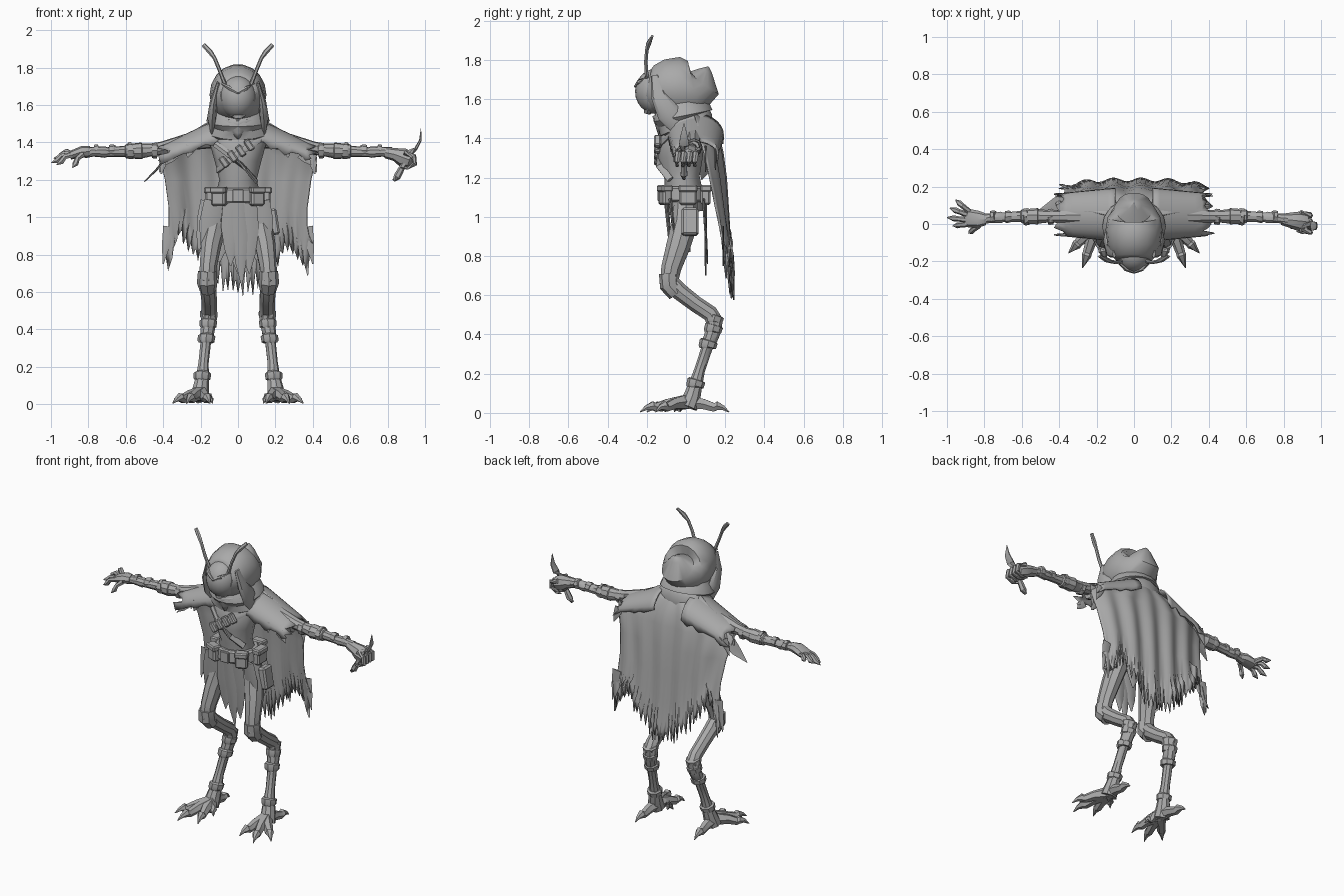
import bpy, bmesh, math, random
from mathutils import Vector

random.seed(4)
GREY = bpy.data.materials.new("worn_grey")
GREY.diffuse_color = (0.4, 0.4, 0.4, 1)


def finish(name, bm, angle=35, thick=0):
    bmesh.ops.recalc_face_normals(bm, faces=bm.faces)
    me = bpy.data.meshes.new(name)
    bm.to_mesh(me)
    bm.free()
    me.materials.append(GREY)
    ob = bpy.data.objects.new(name, me)
    bpy.context.collection.objects.link(ob)
    if thick:
        mod = ob.modifiers.new("cloth", 'SOLIDIFY')
        mod.thickness = thick
        mod.offset = 0
    bpy.ops.object.select_all(action='DESELECT')
    ob.select_set(True)
    bpy.context.view_layer.objects.active = ob
    bpy.ops.object.shade_smooth_by_angle(angle=math.radians(angle))
    return ob


def tube(name, pts, sides=8, angle=35):
    """Loft through points (x, y, z, r) or (x, y, z, ra, rb)."""
    bm = bmesh.new()
    P = [Vector(p[:3]) for p in pts]
    rings = []
    for i, p in enumerate(pts):
        t = (P[min(i + 1, len(P) - 1)] - P[max(i - 1, 0)]).normalized()
        a = Vector((0, 1, 0)) if abs(t.x) > 0.7 else Vector((1, 0, 0))
        b = t.cross(a).normalized()
        a = b.cross(t)
        ra, rb = p[3], p[-1]
        rings.append([bm.verts.new(P[i] + a * ra * math.cos(k * math.tau / sides)
                                   + b * rb * math.sin(k * math.tau / sides)) for k in range(sides)])
    for r, s in zip(rings, rings[1:]):
        for k in range(sides):
            bm.faces.new((r[k], r[(k + 1) % sides], s[(k + 1) % sides], s[k]))
    bm.faces.new(rings[0])
    bm.faces.new(rings[-1])
    return finish(name, bm, angle)


def grid(name, rows, thick=0.008):
    bm = bmesh.new()
    V = [[bm.verts.new(p) for p in row] for row in rows]
    for r, s in zip(V, V[1:]):
        for k in range(len(r) - 1):
            bm.faces.new((r[k], r[k + 1], s[k + 1], s[k]))
    return finish(name, bm, 50, thick)


def box(name, loc, size, rot=(0, 0, 0)):
    bm = bmesh.new()
    bmesh.ops.create_cube(bm, size=1)
    bmesh.ops.scale(bm, vec=size, verts=bm.verts)
    bmesh.ops.bevel(bm, geom=bm.edges[:], offset=min(size) * 0.2, segments=1, affect='EDGES')
    ob = finish(name, bm, 20)
    ob.location, ob.rotation_euler = loc, rot
    return ob


def ball(name, loc, size, seg=16):
    bm = bmesh.new()
    bmesh.ops.create_uvsphere(bm, u_segments=seg, v_segments=seg // 2 + 2, radius=1)
    bmesh.ops.scale(bm, vec=size, verts=bm.verts)
    ob = finish(name, bm)
    ob.location = loc
    return ob


def lerp_table(tab, u):
    for (a, x), (b, y) in zip(tab, tab[1:]):
        if u <= b:
            return x + (y - x) * (u - a) / (b - a)
    return tab[-1][1]


def mirrored(s, pts):
    return [(s * p[0],) + tuple(p[1:]) for p in pts]


# Head: face mask, brow, chin and pointed hood
ball("face_mask", (0, -0.155, 1.64), (0.1, 0.105, 0.115), 20)
tube("chin", [(0, -0.13, 1.6, 0.08, 0.06), (0, -0.19, 1.56, 0.06, 0.035), (0, -0.2, 1.525, 0.015)], 8)
tube("hood", [(0, -0.195, 1.66, 0.095, 0.1), (0, -0.17, 1.655, 0.118, 0.12), (0, -0.11, 1.655, 0.142, 0.15),
              (0, -0.03, 1.655, 0.152, 0.163), (0, 0.04, 1.655, 0.14, 0.145), (0, 0.085, 1.68, 0.1, 0.1),
              (0, 0.1, 1.745, 0.04, 0.035), (0, 0.115, 1.765, 0.004)], 18, 45)
for s in (-1, 1):
    tube("brow", mirrored(s, [(0.0, -0.258, 1.665, 0.008), (0.045, -0.24, 1.69, 0.012), (0.085, -0.2, 1.715, 0.006)]), 6)
    tube("hood_side", mirrored(s, [(0.105, -0.16, 1.72, 0.01, 0.02), (0.13, -0.14, 1.62, 0.02, 0.04),
                                   (0.14, -0.09, 1.53, 0.025, 0.06), (0.14, -0.04, 1.47, 0.01, 0.05)]), 8)
    tube("antenna", mirrored(s, [(0.07, -0.2, 1.71, 0.011), (0.1, -0.205, 1.79, 0.01), (0.125, -0.2, 1.85, 0.01),
                                 (0.15, -0.19, 1.885, 0.014), (0.185, -0.172, 1.922, 0.012, 0.006)]), 6)

# Wrapped scarf around the neck
tube("scarf", [(0, -0.03, 1.59, 0.125, 0.11), (0, -0.02, 1.55, 0.155, 0.145), (0, -0.015, 1.515, 0.17, 0.155),
               (0, -0.01, 1.5, 0.155, 0.14), (0, 0, 1.47, 0.18, 0.145), (0, 0.02, 1.43, 0.17, 0.125),
               (0, 0.02, 1.39, 0.13, 0.1)], 18, 30)
grid("scarf_bib", [[((k - 3) * 0.05 * (1 - j * 0.3), -0.165 + 0.011 * (k - 3) ** 2 * (1 - j * 0.25) + 0.01 * j,
                     1.515 - j * 0.032 + 0.006 * abs(k - 3)) for k in range(7)] for j in range(4)], 0.014)

# Torso with straps, chest pouches and belt
tube("torso", [(0, 0, 1.02, 0.12, 0.09), (0, -0.01, 1.1, 0.125, 0.1), (0, -0.02, 1.2, 0.1, 0.09),
               (0, -0.03, 1.3, 0.125, 0.115), (0, -0.02, 1.39, 0.15, 0.115), (0, 0.01, 1.46, 0.14, 0.1)], 12)
tube("strap", [(-0.12, -0.09, 1.39, 0.015, 0.02), (-0.04, -0.145, 1.33, 0.01, 0.02),
               (0.04, -0.135, 1.26, 0.01, 0.02), (0.1, -0.08, 1.19, 0.01, 0.02)], 6)
tube("pouch_strap", [(0.12, -0.08, 1.42, 0.012, 0.02), (0.03, -0.14, 1.36, 0.01, 0.02),
                     (-0.05, -0.14, 1.3, 0.01, 0.02), (-0.11, -0.07, 1.25, 0.01, 0.02)], 6)
for i in range(4):
    box("chest_pouch", (-0.075 + i * 0.045, -0.145, 1.295 + i * 0.03), (0.035, 0.035, 0.065), (0, -0.6, 0))
tube("belt", [(0, -0.01, 1.075, 0.135, 0.115), (0, -0.01, 1.085, 0.148, 0.122), (0, -0.01, 1.145, 0.143, 0.12),
              (0, -0.01, 1.155, 0.13, 0.112)], 14, 30)
box("buckle", (0.0, -0.135, 1.115), (0.06, 0.02, 0.07))
for x, y, w, r in [(-0.1, -0.105, 0.08, -0.4), (0.1, -0.105, 0.075, 0.4), (0.15, 0.01, 0.09, 1.57),
                   (-0.15, 0.01, 0.08, 1.57), (0.08, 0.1, 0.08, 0), (-0.08, 0.1, 0.08, 0)]:
    box("belt_pouch", (x, y, 1.11), (w, 0.05, 0.1), (0, 0, r))
    box("pouch_flap", (x * 1.02, y * 1.03, 1.145), (w * 1.08, 0.058, 0.035), (0, 0, r))
box("hip_pouch", (0.19, 0.02, 0.975), (0.05, 0.085, 0.14), (0, -0.15, 0))

# Ragged waist flaps: (x top, x tip, y top, y tip, z tip, half width)
for xt, xb, yt, yb, zb, w in [(-0.03, -0.04, -0.1, -0.07, 0.74, 0.05), (0.05, 0.06, -0.1, -0.06, 0.7, 0.05),
                              (0.0, 0.02, -0.105, -0.06, 0.64, 0.04), (-0.13, -0.18, -0.08, -0.05, 0.78, 0.05),
                              (0.13, 0.16, -0.08, -0.05, 0.82, 0.04), (-0.08, -0.1, 0.09, 0.11, 0.76, 0.06),
                              (0.08, 0.1, 0.09, 0.11, 0.77, 0.06), (0, 0, 0.1, 0.1, 0.7, 0.06),
                              (-0.17, -0.21, 0.02, 0.02, 0.82, 0.03)]:
    m = lambda f: (xt + (xb - xt) * f, yt + (yb - yt) * f, 1.09 + (zb - 1.09) * f)
    tube("waist_flap", [m(0) + (w, 0.01), m(0.4) + (w * 1.15, 0.008), m(0.75) + (w * 0.7, 0.006), m(1) + (0.004,)], 6)

# Long torn cape down the back
HEM = [(-1, .78), (-.93, .73), (-.8, .95), (-.65, .83), (-.45, .74), (-.2, .65), (0, .62), (.2, .63),
       (.45, .74), (.65, .83), (.8, .82), (.93, .71), (1, .88)]
ROWS = [(1.53, .12, .09, .04), (1.47, .22, .135, .06), (1.4, .36, .165, .07), (1.33, .42, .18, .1),
        (1.2, .39, .195, .13), (1.05, .37, .205, .16), (0.5, .37, .215, .18), (0.8, .38, .225, .19), (1, .4, .235, .2)]
N = 60
hem = [lerp_table(HEM, -1 + 2 * k / N) + (random.uniform(0.03, 0.11) if k % 2 else -random.uniform(0, 0.05))
       for k in range(N + 1)]
cape = []
for j, (z, w, ym, ye) in enumerate(ROWS):
    row = []
    for k in range(N + 1):
        u = -1 + 2 * k / N
        zz = z if j < 6 else 1.05 + (hem[k] - 1.05) * z
        fold = 0.01 * math.sin(u * 17) * min(1, j / 4)
        row.append((w * u, ym + (ye - ym) * abs(u) ** 3 + fold, zz))
    cape.append(row)
grid("cape", cape)

# Shoulder mantle draped over both arms, with tatters
for s in (-1, 1):
    rows = []
    for i in range(9):
        f = i / 8
        row = []
        for k in range(15):
            th = math.pi * k / 14
            jag = random.uniform(0, 0.035) if k in (0, 14) else 0
            out = random.uniform(-0.04, 0.03) if i == 8 else 0
            row.append((s * (0.1 + 0.3 * f + out), 0.05 - math.cos(th) * (0.14 - 0.03 * f),
                        1.525 - 0.14 * f - (0.11 - 0.04 * f) * (1 - math.sin(th)) - jag))
        rows.append(row)
    grid("shoulder_mantle", rows)
    for x, y, z, dx, dz in [(0.39, 0.1, 1.36, 0.02, -0.13), (0.34, -0.06, 1.34, 0.05, -0.06), (0.38, 0.15, 1.34, 0.04, -0.1),
                            (0.25, -0.07, 1.38, 0.02, -0.06), (0.37, 0.19, 0.95, 0.03, -0.2)]:
        tube("tatter", mirrored(s, [(x, y, z, 0.03, 0.005), (x + dx * .5, y, z + dz * .5, 0.022, 0.005),
                                    (x + dx, y, z + dz, 0.003)]), 4)
tube("long_tatter", [(-0.36, 0.12, 1.36, 0.006, 0.05), (-0.43, 0.1, 1.26, 0.005, 0.04), (-0.5, 0.08, 1.19, 0.003)], 4)

# Arms with bandage wraps
for s in (-1, 1):
    tube("arm", mirrored(s, [(0.12, 0.03, 1.42, 0.05), (0.28, 0.04, 1.4, 0.045), (0.4, 0.04, 1.37, 0.036),
                             (0.46, 0.04, 1.36, 0.034), (0.51, 0.04, 1.355, 0.04), (0.515, 0.04, 1.355, 0.045),
                             (0.6, 0.04, 1.352, 0.038), (0.605, 0.04, 1.352, 0.03), (0.7, 0.035, 1.348, 0.026),
                             (0.71, 0.035, 1.348, 0.031), (0.77, 0.03, 1.35, 0.026), (0.82, 0.025, 1.345, 0.03)]), 9)
    for x, r, t in [(0.35, 0.047, 0.2), (0.43, 0.042, -0.2), (0.56, 0.045, 0.1), (0.66, 0.032, -0.2), (0.74, 0.033, 0.1)]:
        tube("arm_wrap", mirrored(s, [(x, 0.04, 1.358 + t * 0.01, r * 0.9), (x + 0.005, 0.04, 1.357, r),
                                      (x + 0.025, 0.037, 1.355, r), (x + 0.03, 0.037, 1.355, r * 0.9)]), 8)

# Open clawed hand
tube("open_palm", [(-0.79, 0.025, 1.35, 0.03), (-0.83, 0.025, 1.35, 0.045, 0.032), (-0.88, 0.03, 1.335, 0.05, 0.025),
                   (-0.9, 0.03, 1.325, 0.04, 0.018)], 8)
for y0, tip in [(0.065, (-0.955, 0.13, 1.34)), (0.045, (-0.985, 0.085, 1.315)), (0.02, (-1.0, 0.035, 1.29)),
                (0.0, (-0.97, -0.01, 1.28)), (-0.01, (-0.885, -0.05, 1.265))]:
    x0 = -0.88 if y0 >= 0 else -0.83
    a, b = Vector((x0, y0, 1.335)), Vector(tip)
    k = a.lerp(b, 0.5) + Vector((0, 0, 0.015))
    tube("finger", [(*a, 0.016), (*k, 0.014), (*a.lerp(b, 0.72), 0.016), (*b, 0.002)], 6)

# Fist gripping a curved blade
tube("fist", [(0.79, 0.025, 1.345, 0.03), (0.84, 0.02, 1.335, 0.042, 0.035), (0.88, 0.015, 1.32, 0.052, 0.05),
              (0.92, 0.01, 1.305, 0.045, 0.045), (0.935, 0.01, 1.3, 0.025)], 8)
for i in range(4):
    y = 0.06 - i * 0.03
    tube("curled_finger", [(0.89, y, 1.345, 0.015), (0.94, y - 0.01, 1.325, 0.016), (0.945, y - 0.015, 1.285, 0.014),
                           (0.905, y - 0.015, 1.262, 0.01), (0.87, y - 0.01, 1.265, 0.003)], 6)
tube("blade_handle", [(0.83, -0.01, 1.195, 0.01), (0.85, -0.01, 1.215, 0.02), (0.88, -0.01, 1.27, 0.016),
                      (0.92, -0.01, 1.34, 0.018)], 6)
tube("curved_blade", [(0.905, -0.01, 1.335, 0.012, 0.025), (0.95, -0.01, 1.365, 0.009, 0.03),
                      (0.975, -0.01, 1.41, 0.007, 0.022), (0.978, -0.01, 1.475, 0.001, 0.002)], 6)

# Bent legs and taloned feet
for s in (-1, 1):
    tube("thigh", mirrored(s, [(0.085, 0.0, 1.08, 0.06), (0.12, -0.005, 0.97, 0.062, 0.068), (0.145, -0.04, 0.85, 0.056, 0.062),
                               (0.16, -0.075, 0.74, 0.047, 0.052), (0.165, -0.085, 0.67, 0.045, 0.05),
                               (0.16, -0.05, 0.62, 0.04, 0.045)]), 9)
    tube("shin", mirrored(s, [(0.165, -0.085, 0.68, 0.04), (0.16, -0.035, 0.62, 0.045), (0.155, 0.05, 0.555, 0.042),
                              (0.155, 0.125, 0.505, 0.042), (0.155, 0.145, 0.47, 0.045), (0.16, 0.14, 0.42, 0.04),
                              (0.17, 0.115, 0.35, 0.036), (0.172, 0.11, 0.34, 0.029), (0.185, 0.07, 0.22, 0.028),
                              (0.19, 0.05, 0.15, 0.035), (0.2, 0.03, 0.08, 0.045), (0.205, 0.01, 0.03, 0.05)]), 9)
    tube("knee_wrap", mirrored(s, [(0.164, -0.088, 0.71, 0.05), (0.165, -0.085, 0.65, 0.055, 0.05), (0.16, -0.05, 0.61, 0.045)]), 8)
    for x, y, z in [(0.155, 0.15, 0.5), (0.158, 0.145, 0.45), (0.168, 0.118, 0.37), (0.19, 0.055, 0.17)]:
        tube("leg_wrap", mirrored(s, [(x, y, z, 0.04), (x, y - 0.002, z - 0.006, 0.047),
                                      (x + 0.003, y - 0.01, z - 0.035, 0.045), (x + 0.003, y - 0.01, z - 0.04, 0.038)]), 8)
    for x, y in [(0.35, -0.155), (0.275, -0.235), (0.15, -0.2), (0.135, -0.06), (0.215, 0.22)]:
        m = lambda f: (0.2 + (x - 0.2) * f, y * f)
        tube("toe", mirrored(s, [(*m(0.05), 0.055, 0.04), (*m(0.4), 0.045, 0.03), (*m(0.65), 0.028, 0.025),
                                 (*m(0.72), 0.036, 0.026), (*m(0.86), 0.026, 0.014), (*m(1), 0.004, 0.002)]), 6)
